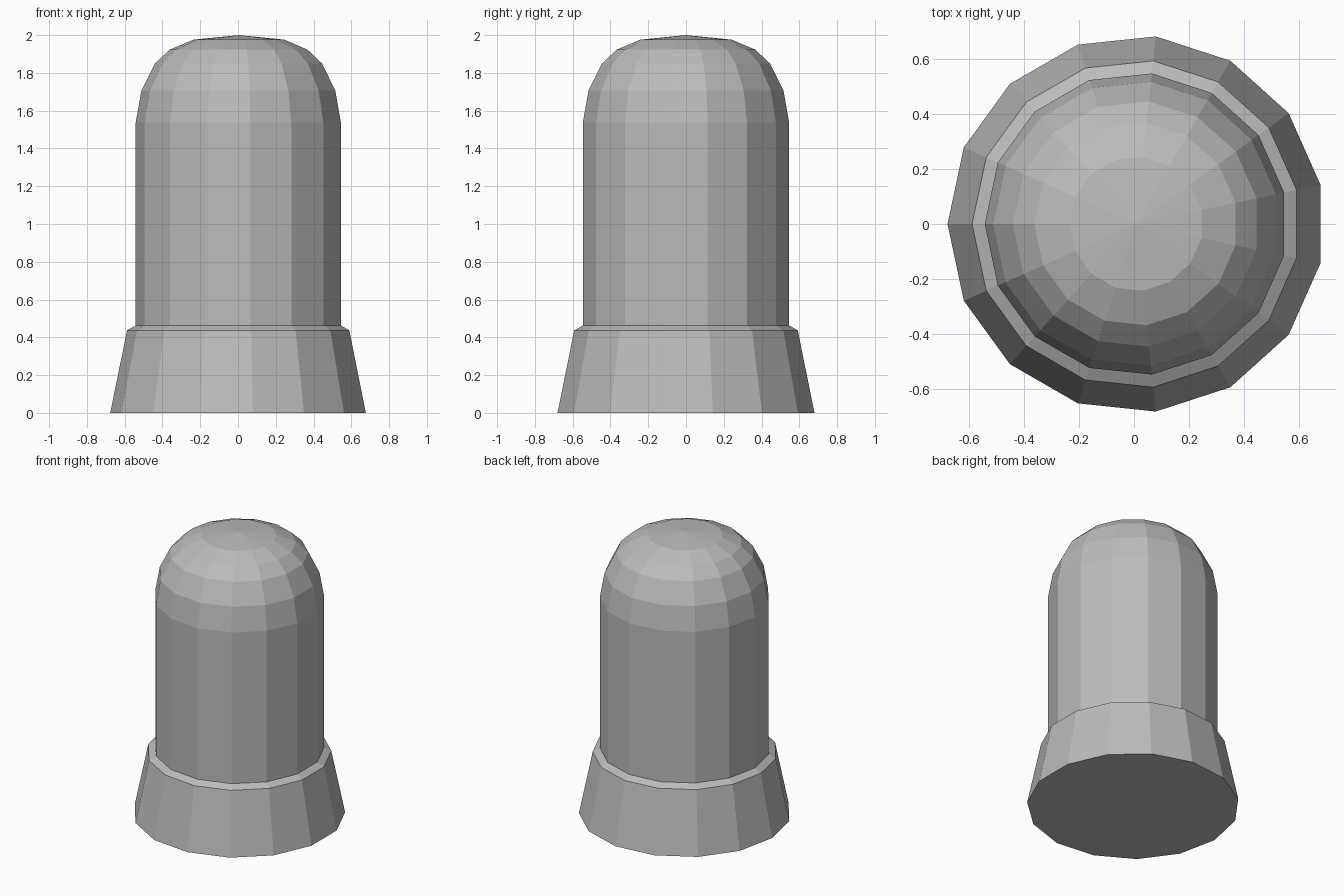
import bpy, bmesh, math

if "Cube" in bpy.data.objects:
    bpy.data.objects.remove(bpy.data.objects["Cube"])

SIDES = 15
CENTRE_X = 0.0075  # centres the odd-sided outline

grey = bpy.data.materials.new("grey")
grey.diffuse_color = (0.5, 0.5, 0.5, 1)
grey.use_nodes = True
grey.node_tree.nodes["Principled BSDF"].inputs["Base Color"].default_value = grey.diffuse_color


def lathe(name, profile, cap_bottom=False, apex=None):
    """Turn (radius, z) points into a faceted ring-by-ring shell."""
    bm = bmesh.new()
    rings = []
    for r, z in profile:
        angles = [math.pi + 2 * math.pi * i / SIDES for i in range(SIDES)]
        rings.append([bm.verts.new((CENTRE_X + r * math.cos(a), r * math.sin(a), z))
                      for a in angles])
    for low, high in zip(rings, rings[1:]):
        for i in range(SIDES):
            j = (i + 1) % SIDES
            bm.faces.new((low[i], low[j], high[j], high[i]))
    if cap_bottom:
        bm.faces.new(rings[0][::-1])
    if apex is not None:
        tip = bm.verts.new((CENTRE_X, 0, apex))
        for i in range(SIDES):
            bm.faces.new((rings[-1][i], rings[-1][(i + 1) % SIDES], tip))
    mesh = bpy.data.meshes.new(name)
    bm.to_mesh(mesh)
    bm.free()
    mesh.materials.append(grey)
    obj = bpy.data.objects.new(name, mesh)
    bpy.context.collection.objects.link(obj)
    return obj


# Flared foot with a narrow chamfered shoulder
lathe("flared_base", [(0.684, 0), (0.595, 0.437), (0.549, 0.463)], cap_bottom=True)

# Straight column rounding into a shallow pointed dome
lathe("domed_body", [(0.549, 0.463), (0.549, 1.537), (0.519, 1.706), (0.447, 1.85),
                     (0.369, 1.923), (0.243, 1.976)], apex=2.0)
